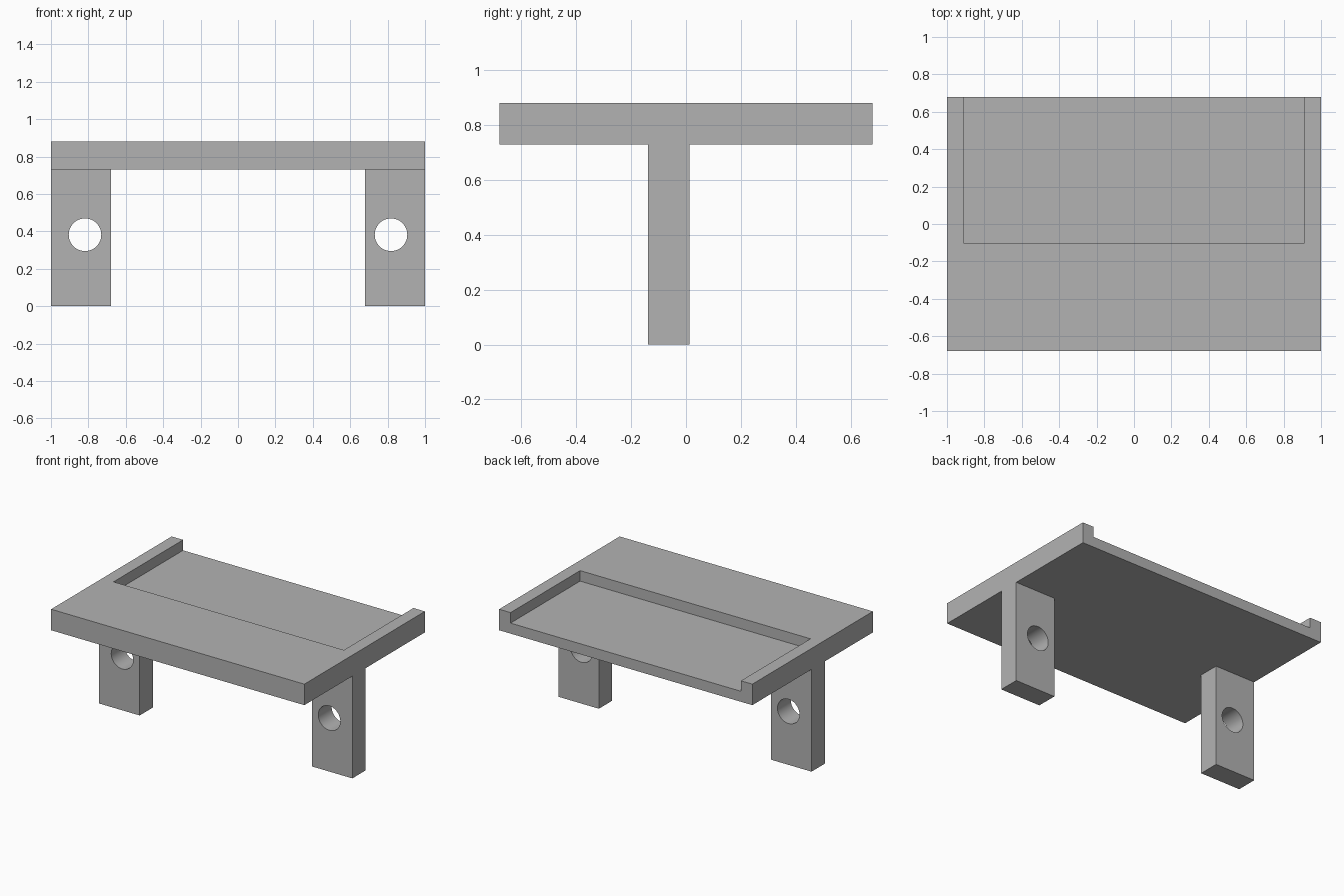
import bpy
import bmesh
from math import radians
from mathutils import Matrix, Vector

if "Cube" in bpy.data.objects:
    bpy.data.objects.remove(bpy.data.objects["Cube"], do_unlink=True)

grey = bpy.data.materials.new("plain grey")
grey.use_nodes = True
colour = (0.45, 0.45, 0.45, 1)
grey.diffuse_color = colour
grey.node_tree.nodes["Principled BSDF"].inputs["Base Color"].default_value = colour


def finish(name, bm):
    mesh = bpy.data.meshes.new(name)
    bm.to_mesh(mesh)
    bm.free()
    mesh.materials.append(grey)
    obj = bpy.data.objects.new(name, mesh)
    bpy.context.collection.objects.link(obj)
    return obj


def box(name, low, high):
    low, high = Vector(low), Vector(high)
    bm = bmesh.new()
    bmesh.ops.create_cube(bm, size=1, matrix=Matrix.Translation((low + high) / 2)
                          @ Matrix.Diagonal((high - low).to_4d()))
    return finish(name, bm)


def cut(obj, cutter):
    mod = obj.modifiers.new("cut", "BOOLEAN")
    mod.operation = "DIFFERENCE"
    mod.solver = "EXACT"
    mod.object = cutter
    cutter.hide_render = True
    cutter.hide_set(True)
    # Bake the cut, then drop the helper
    graph = bpy.context.evaluated_depsgraph_get()
    obj.data = bpy.data.meshes.new_from_object(obj.evaluated_get(graph))
    obj.modifiers.clear()
    bpy.data.objects.remove(cutter, do_unlink=True)


UNDERSIDE, TOP = 0.73, 0.88

# Table slab with a shallow recess open at the back
slab = box("slab", (-1, -0.68, UNDERSIDE), (1, 0.68, TOP))
cut(slab, box("recess_cutter", (-0.91, -0.105, TOP - 0.075), (0.91, 0.8, 1)))

# Two legs, each with a round hole from front to back
for side, name in ((-1, "right_leg"), (1, "left_leg")):
    inner, outer = sorted((0.68 * side, side))
    leg = box(name, (inner, -0.138, 0), (outer, 0.012, UNDERSIDE))
    bm = bmesh.new()
    bmesh.ops.create_cone(bm, cap_ends=True, segments=48, radius1=0.087,
                          radius2=0.087, depth=1,
                          matrix=Matrix.Translation((0.818 * side, 0, 0.382))
                          @ Matrix.Rotation(radians(90), 4, "X"))
    cut(leg, finish("hole_cutter", bm))
    bpy.ops.object.select_all(action="DESELECT")
    leg.select_set(True)
    bpy.context.view_layer.objects.active = leg
    bpy.ops.object.shade_smooth_by_angle(angle=radians(30))
